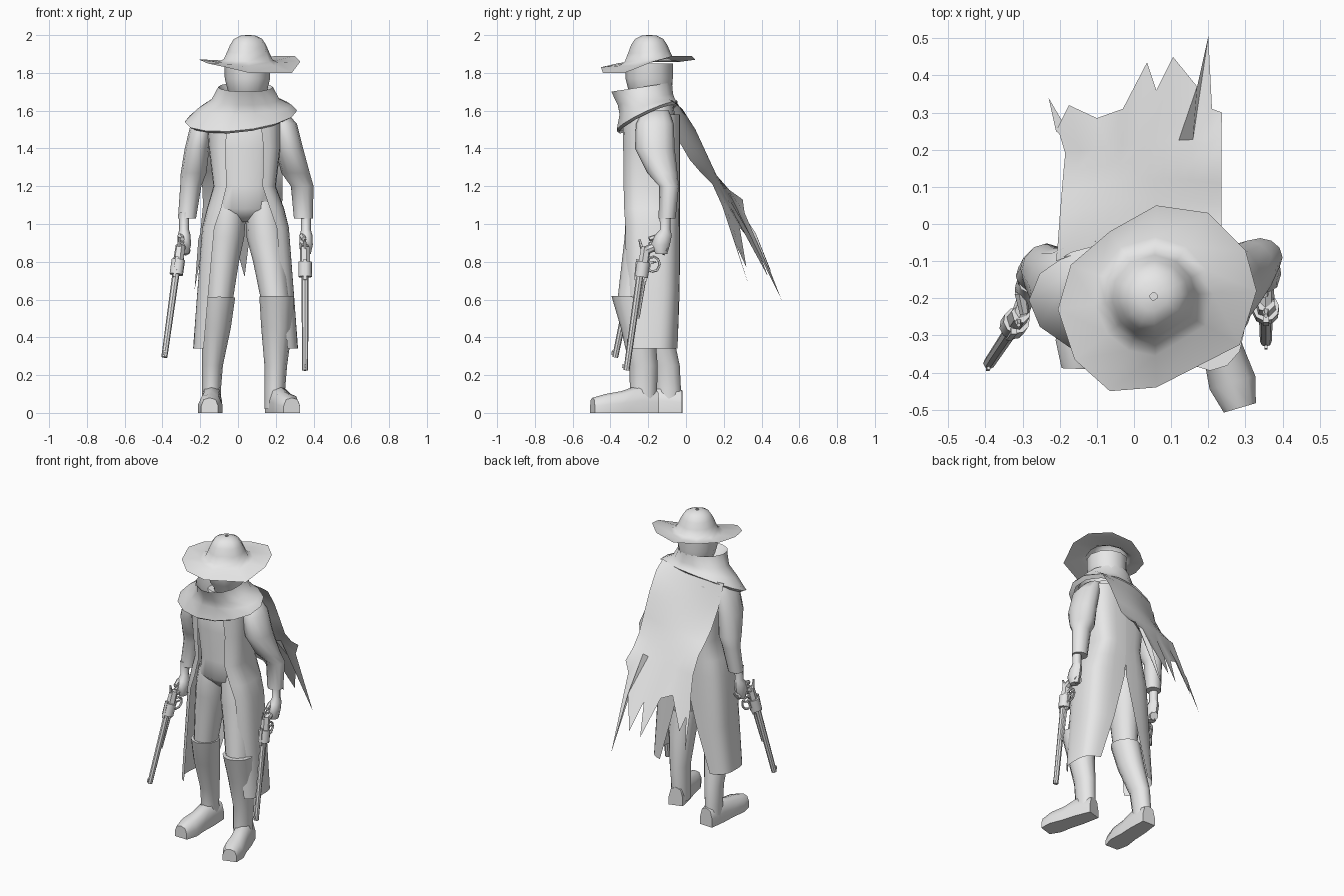
import bpy, bmesh, math
from mathutils import Vector

if "Cube" in bpy.data.objects:
    bpy.data.objects.remove(bpy.data.objects["Cube"], do_unlink=True)

grey = bpy.data.materials.new("plain_grey")
grey.use_nodes = True
grey.diffuse_color = (.8, .8, .8, 1)
grey.node_tree.nodes["Principled BSDF"].inputs["Base Color"].default_value = (.8, .8, .8, 1)


def finish(name, bm, angle=50):
    """Turn a bmesh into a named, smooth shaded object."""
    bmesh.ops.recalc_face_normals(bm, faces=bm.faces)
    mesh = bpy.data.meshes.new(name)
    bm.to_mesh(mesh)
    bm.free()
    mesh.materials.append(grey)
    obj = bpy.data.objects.new(name, mesh)
    bpy.context.collection.objects.link(obj)
    bpy.ops.object.select_all(action='DESELECT')
    obj.select_set(True)
    bpy.context.view_layer.objects.active = obj
    bpy.ops.object.shade_smooth_by_angle(angle=math.radians(angle))


def skin(bm, rows, closed=True, caps=True):
    """Join rows of points with quads, optionally closing each row into a ring."""
    rings = [[bm.verts.new(p) for p in row] for row in rows]
    count = len(rings[0])
    for low, high in zip(rings, rings[1:]):
        for i in range(count if closed else count - 1):
            j = (i + 1) % count
            bm.faces.new((low[i], low[j], high[j], high[i]))
    if closed and caps:
        bm.faces.new(rings[0])
        bm.faces.new(rings[-1])


def squircle(a, power):
    c, s = math.cos(a), math.sin(a)
    return (math.copysign(abs(c) ** power, c), math.copysign(abs(s) ** power, s))


def loft(name, rings, n=12, power=1, caps=True):
    """Level rings of (x, y, z, x radius, y radius, x tilt, y tilt)."""
    rows = []
    for x, y, z, rx, ry, *tilt in rings:
        tx, ty = tilt or (0, 0)
        row = []
        for i in range(n):
            c, s = squircle(math.tau * i / n, power)
            row.append((x + rx * c, y + ry * s, z + tx * c + ty * s))
        rows.append(row)
    bm = bmesh.new()
    skin(bm, rows, caps=caps)
    finish(name, bm)


def rod(bm, a, b, ra, rb=None, n=8):
    """Round bar between two points."""
    a, b = Vector(a), Vector(b)
    axis = (b - a).normalized()
    u = axis.orthogonal().normalized()
    v = axis.cross(u)
    rows = []
    for p, r in ((a, ra), (b, rb or ra)):
        rows.append([p + r * (u * math.cos(math.tau * i / n) + v * math.sin(math.tau * i / n))
                     for i in range(n)])
    skin(bm, rows)


# Hat: uneven floppy brim sweeping up into a rounded crown
rim = [(.33, -.18, 1.86), (.3, -.07, 1.89), (.2, .03, 1.89), (.06, .05, 1.87),
       (-.065, -.02, 1.865), (-.17, -.11, 1.87), (-.205, -.23, 1.87), (-.16, -.365, 1.85),
       (-.065, -.45, 1.83), (.06, -.44, 1.8), (.285, -.325, 1.8)]
centre = Vector((.053, -.195, 0))
rows = [rim]
for r, z, droop in ((.16, 1.855, .3), (.13, 1.87, .2), (.112, 1.91, .1), (.095, 1.95, 0),
                    (.075, 1.98, 0), (.04, 1.997, 0), (.01, 2, 0)):
    row = []
    for x, y, edge in rim:
        out = Vector((x - centre.x, y - centre.y, 0)).normalized()
        row.append(centre + out * r + Vector((0, 0, z + (edge - 1.86) * droop)))
    rows.append(row)
bm = bmesh.new()
skin(bm, rows, caps=False)
finish("hat", bm, 65)

# Head and neck
loft("head", [(.05, -.17, 1.56, .08, .08), (.05, -.18, 1.66, .085, .09),
              (.05, -.19, 1.71, .105, .115), (.05, -.195, 1.77, .12, .125),
              (.05, -.195, 1.85, .122, .125)])

# Draped scarf: rolled collar that spreads over the shoulders
loft("scarf", [(.05, -.19, 1.62, .1, .1), (.04, -.23, 1.68, .12, .13, 0, .02),
               (.04, -.235, 1.725, .145, .165, 0, .025), (.04, -.215, 1.66, .18, .15, 0, .03),
               (.035, -.205, 1.62, .25, .15, .01, .04), (.015, -.205, 1.57, .298, .165, .03, .075),
               (.015, -.205, 1.555, .27, .15, .03, .07)], n=14, caps=False)

# Torso inside the coat
loft("torso", [(.04, -.18, 1.01, .05, .07), (.04, -.185, 1.08, .16, .13),
               (.04, -.18, 1.2, .15, .13), (.035, -.18, 1.4, .175, .14),
               (.03, -.18, 1.53, .2, .13), (.04, -.17, 1.64, .12, .1)], n=16, power=.8)

# Long coat: two panels, open down the front and slit up the back
LEVELS = [  # height, middle, half width, front opening, back opening
    (1.58, .03, .2, .085, 0), (1.4, .035, .19, .1, 0), (1.2, .035, .165, .095, 0),
    (1.08, .04, .205, .13, 0), (.98, .04, .23, .165, .005), (.65, .04, .255, .195, .09),
    (.34, .04, .278, .222, .185)]
POWER = .6
for side, label in ((1, "left"), (-1, "right")):
    rows = []
    for z, mid, half, front, back in LEVELS:
        start = -math.acos((front / half) ** (1 / POWER))
        end = math.acos((back / half) ** (1 / POWER))
        row = []
        for i in range(13):
            c, s = squircle(start + (end - start) * i / 12, POWER)
            row.append((mid + side * half * c, -.185 + .153 * s, z))
        rows.append(row)
    bm = bmesh.new()
    skin(bm, rows, closed=False)
    finish("coat_panel_" + label, bm, 60)

# Cape: sheet hung between two edge profiles (y, z), ending in a ragged hem
RIGHT_EDGE = [(-.1, 1.61), (-.05, 1.46), (.02, 1.34), (.08, 1.27), (.14, 1.21), (.19, 1.1)]
LEFT_EDGE = [(-.09, 1.66), (-.02, 1.61), (.05, 1.5), (.11, 1.37), (.16, 1.26), (.23, 1.18)]
HEM = [(-.23, .34, .65), (-.21, .25, .92), (-.175, .32, .77), (-.1, .285, .98), (-.03, .31, .95),
       (.035, .435, .72), (.06, .36, .92), (.105, .45, .75), (.17, .37, .95), (.2, .505, .6),
       (.21, .31, 1.06), (.237, .3, 1.13)]
rows = []
for step, (right, left) in enumerate(zip(RIGHT_EDGE, LEFT_EDGE)):
    row = []
    for i in range(len(HEM)):
        k = i / (len(HEM) - 1)
        p = Vector((-.21 + .005 * step, *right)).lerp(Vector((.235, *left)), k)
        p.y += .05 * math.sin(math.pi * k) * (1 - step / 6)
        row.append(p)
    rows.append(row)
bm = bmesh.new()
skin(bm, rows + [HEM], closed=False)
finish("cape", bm, 60)

# Sleeves, wrists and fists
loft("left_sleeve", [(.2, -.16, 1.6, .05, .07), (.24, -.165, 1.53, .072, .1),
                     (.27, -.165, 1.4, .075, .105), (.305, -.125, 1.27, .075, .08),
                     (.34, -.09, 1.2, .06, .052), (.346, -.1, 1.03, .05, .045)])
loft("right_sleeve", [(-.15, -.16, 1.6, .05, .07), (-.19, -.165, 1.53, .06, .1),
                      (-.217, -.165, 1.4, .065, .1), (-.235, -.13, 1.27, .068, .078),
                      (-.25, -.12, 1.2, .056, .055), (-.27, -.14, 1.03, .048, .045)])
for label, x, y in (("left", .36, -.11), ("right", -.285, -.155)):
    loft(label + "_hand", [(x, y, 1.06, .027, .03), (x, y, .97, .026, .028),
                           (x, y - .01, .94, .034, .045), (x, y - .025, .89, .036, .05),
                           (x, y - .02, .84, .025, .03)], n=8)
    bm = bmesh.new()
    for k in range(3):
        rod(bm, (x - .02, y - .03, .935 - .03 * k), (x - .01, y - .085, .92 - .03 * k), .017, .013, 6)
    finish(label + "_fingers", bm)


# Revolvers: measured along the barrel and towards the grip
def revolver(name, breech, muzzle, grip):
    breech, muzzle, grip = Vector(breech), Vector(muzzle), Vector(grip)
    down = (muzzle - breech).normalized()
    back = (grip - down * grip.dot(down)).normalized()
    length = (muzzle - breech).length

    def at(along, off):
        return breech + down * along + back * off
    bm = bmesh.new()
    rod(bm, at(.13, 0), at(length, 0), .019, .016)
    rod(bm, at(.15, .026), at(.36, .022), .01, .008, 6)
    rod(bm, at(length - .03, -.02), at(length - .01, -.02), .006, n=4)
    rod(bm, at(.06, .008), at(.14, .008), .036, n=10)
    rod(bm, at(-.02, .01), at(.06, .01), .026, .028, 6)
    rod(bm, at(.05, -.025), at(.16, -.02), .011, n=4)
    rod(bm, at(.05, .045), at(.16, .03), .011, n=4)
    rod(bm, at(0, .01), at(-.03, .06), .024, .021)
    rod(bm, at(-.03, .06), at(-.015, .12), .021, .027)
    rod(bm, at(-.01, -.01), at(-.055, -.03), .01, .006, 5)
    rod(bm, at(.06, .04), at(.05, .075), .006, n=5)
    for k in range(8):
        a, b = (math.tau * j / 8 for j in (k, k + 1))
        rod(bm, at(.065 + .04 * math.cos(a), .06 + .036 * math.sin(a)),
            at(.065 + .04 * math.cos(b), .06 + .036 * math.sin(b)), .007, n=5)
    finish(name, bm, 40)


revolver("left_revolver", (.355, -.225, .86), (.355, -.315, .225), (0, 1, 0))
revolver("right_revolver", (-.31, -.255, .87), (-.39, -.375, .295), (.3, 1, 0))

# Trousers
loft("left_thigh", [(.13, -.19, 1.12, .09, .11), (.14, -.195, 1.02, .1, .125),
                    (.15, -.21, .93, .105, .115), (.17, -.24, .8, .09, .1),
                    (.2, -.28, .58, .075, .085)])
loft("right_thigh", [(-.045, -.18, 1.12, .09, .11), (-.055, -.18, 1.02, .095, .125),
                     (-.065, -.18, .93, .098, .115), (-.08, -.19, .8, .085, .1),
                     (-.1, -.2, .58, .07, .08)])

# Boot shafts with flared tops
loft("left_boot_shaft", [(.205, -.29, .615, .092, .105, 0, -.005), (.205, -.255, .45, .082, .09),
                         (.2, -.225, .25, .06, .075), (.195, -.225, .13, .055, .072),
                         (.195, -.225, .02, .055, .07)])
loft("right_boot_shaft", [(-.1, -.2, .61, .085, .1, 0, -.005), (-.115, -.165, .45, .077, .09),
                          (-.135, -.105, .25, .055, .072), (-.14, -.095, .13, .05, .068),
                          (-.14, -.09, .02, .05, .068)])


# Boot feet: rounded sections from heel to toe, flat underneath
def foot(name, heel, toe):
    heel, toe = Vector(heel), Vector(toe)
    across = (toe - heel).normalized().cross(Vector((0, 0, 1)))
    rows = []
    for t, w, h in ((0, .045, .12), (.3, .055, .145), (.55, .055, .115), (.8, .064, .1), (1, .045, .08)):
        p = heel.lerp(toe, t)
        rows.append([p + across * w * u + Vector((0, 0, h * v)) for u, v in
                     ((-1, 0), (1, 0), (1, .45), (.7, .88), (0, 1), (-.7, .88), (-1, .45))])
    bm = bmesh.new()
    skin(bm, rows)
    finish(name, bm, 55)


foot("left_foot", (.185, -.155, 0), (.285, -.495, 0))
foot("right_foot", (-.135, -.02, 0), (-.15, -.39, 0))
